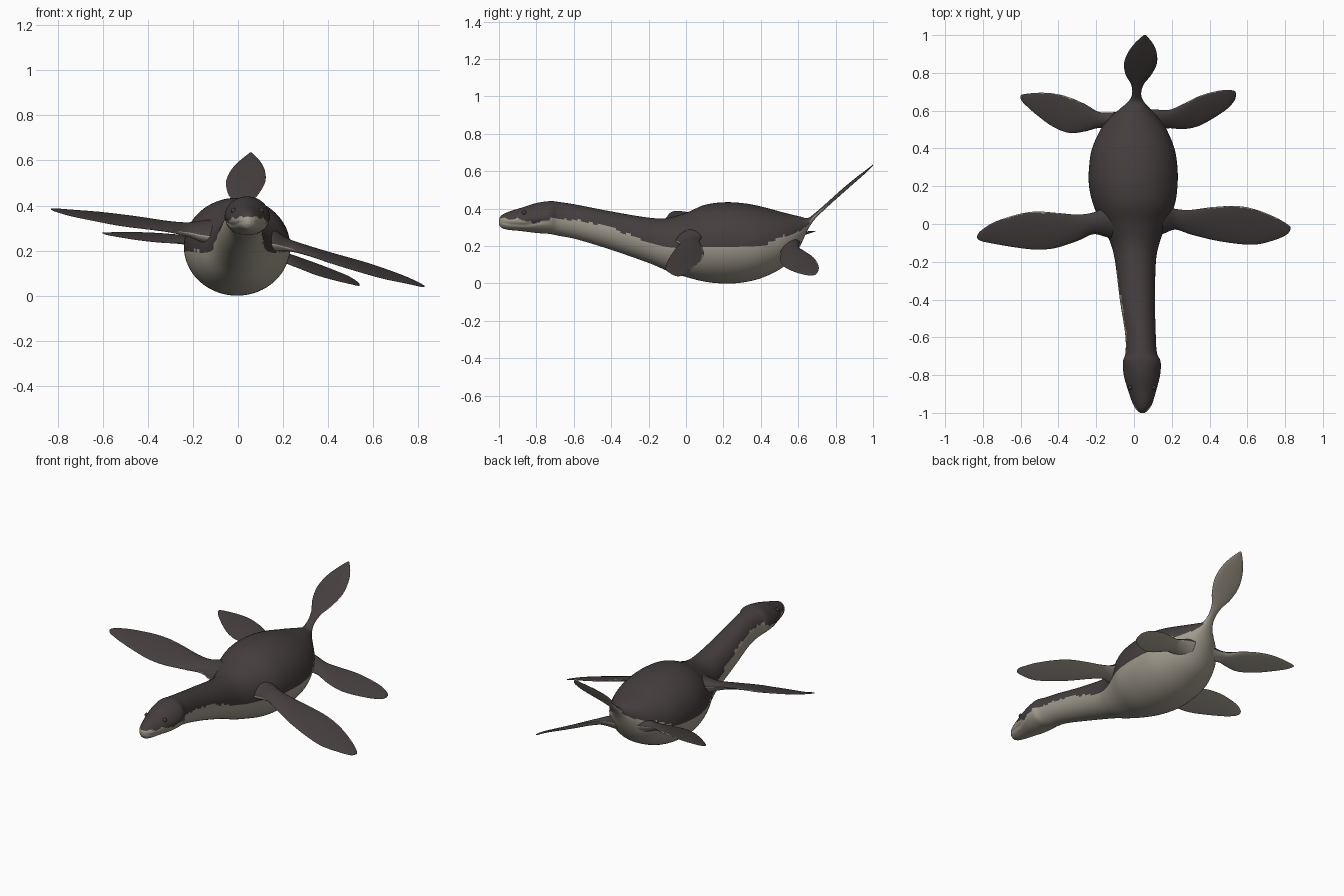
import bpy, bmesh, math
from mathutils import Vector

old = bpy.data.objects.get("Cube")
if old:
    bpy.data.objects.remove(old)


def make_material(name, rgb):
    mat = bpy.data.materials.new(name)
    mat.use_nodes = True
    mat.diffuse_color = (*rgb, 1)
    mat.node_tree.nodes["Principled BSDF"].inputs["Base Color"].default_value = (*rgb, 1)
    return mat


DARK, PALE = 0, 1
materials = [make_material("charcoal_skin", (.06, .048, .048)),
             make_material("pale_belly", (.36, .33, .27))]


def smooth_rows(rows, steps):
    """Resample table rows along a Catmull-Rom spline."""
    pts = [Vector(r) for r in rows]
    pts = [pts[0]] + pts + [pts[-1]]
    out = []
    for a, b, c, d in zip(pts, pts[1:], pts[2:], pts[3:]):
        for i in range(steps):
            t = i / steps
            out.append(b + ((c - a) * t + (a * 2 - b * 5 + c * 4 - d) * t**2
                            + (b * 3 - a - c * 3 + d) * t**3) / 2)
    return out + [pts[-1]]


def piecewise(points, x):
    """Linear interpolation through (x, value) pairs."""
    for (x0, v0), (x1, v1) in zip(points, points[1:]):
        if x <= x1:
            return v0 + (v1 - v0) * max(0, (x - x0) / (x1 - x0))
    return points[-1][1]


def loft(name, rows, section, paint, steps=8, sides=64):
    """Skin rings along the rows, painting each face by its angle and place."""
    bm = bmesh.new()
    angles = [math.tau * k / sides for k in range(sides)]
    rings = [[bm.verts.new(section(r, a)) for a in angles]
             for r in smooth_rows(rows, steps)]
    for i, (ring, nxt) in enumerate(zip(rings, rings[1:])):
        for k in range(sides):
            j = (k + 1) % sides
            f = bm.faces.new((ring[k], ring[j], nxt[j], nxt[k]))
            f.material_index = paint(i / len(rings), angles[k] + math.pi / sides,
                                     f.calc_center_median())
    for ring in (rings[0], rings[-1]):
        bm.faces.new(ring).material_index = PALE
    bmesh.ops.recalc_face_normals(bm, faces=bm.faces)
    mesh = bpy.data.meshes.new(name)
    bm.to_mesh(mesh)
    bm.free()
    for mat in materials:
        mesh.materials.append(mat)
    for p in mesh.polygons:
        p.use_smooth = True
    obj = bpy.data.objects.new(name, mesh)
    bpy.context.collection.objects.link(obj)
    return obj


def ragged(t):
    return math.sin(t * 41) * .5 + math.sin(t * 97 + 1) * .35 + math.sin(t * 173) * .25


# Head, neck, trunk and tail: y, centre x, half width, top z, bottom z
body_rows = [
    (-1, .045, .012, .345, .315), (-.985, .045, .032, .365, .297),
    (-.95, .045, .052, .383, .287), (-.88, .043, .075, .405, .28),
    (-.8, .042, .096, .43, .27), (-.73, .041, .1, .44, .265),
    (-.68, .038, .083, .436, .255), (-.58, .034, .081, .42, .235),
    (-.4, .018, .093, .385, .18), (-.2, .008, .108, .352, .11),
    (-.1, .005, .13, .35, .068), (0, 0, .172, .378, .035),
    (.1, 0, .215, .42, .01), (.2, -.004, .234, .434, 0),
    (.3, -.004, .234, .43, .005), (.4, -.004, .218, .412, .028),
    (.5, -.002, .175, .385, .075), (.56, 0, .132, .37, .125),
    (.61, .006, .08, .358, .2), (.65, .011, .04, .35, .285),
    (.69, .014, .024, .377, .345), (.74, .018, .034, .42, .394),
    (.79, .024, .068, .465, .44), (.85, .034, .087, .518, .493),
    (.91, .044, .075, .567, .546), (.96, .052, .045, .605, .59),
    (1, .057, .006, .636, .63),
]
mouth_line = [(-1, .33), (-.93, .316), (-.86, .312), (-.77, .33)]
colour_line = [(-1, .355), (-.92, .345), (-.82, .325), (-.73, .34), (-.68, .35),
               (-.5, .325), (-.38, .295), (-.2, .22), (-.1, .19), (0, .2),
               (.2, .19), (.4, .2), (.5, .24), (.6, .28), (.66, .31)]


def body_section(row, a):
    y, cx, half, top, bottom = row
    c, s = math.cos(a), math.sin(a)
    z = (top + bottom) / 2 + (top - bottom) / 2 * s
    if y < -.72:
        # Pressed-in mouth line and raised brows on the head
        fade = min(1, (-.72 - y) / .06)
        gap = (z - piecewise(mouth_line, y)) / .007
        half *= 1 - .07 * fade * math.exp(-gap * gap)
        if s > 0:
            half *= 1 - .16 * s * fade
    return Vector((cx + half * c, y, z))


def body_paint(u, a, p):
    if p.y > .66:
        return PALE if math.sin(a) < 0 or abs(math.cos(a)) > .985 else DARK
    edge = piecewise(colour_line, p.y) + .009 * ragged(p.y)
    if -.7 < p.y < -.15 and p.x < 0:
        edge += .025
    return PALE if p.z < edge else DARK


loft("body_and_tail", body_rows, body_section, body_paint)


# Flippers: x, leading y, trailing y, centre z, half thickness
def flipper(name, rows, tilt):
    def section(row, a):
        x, lead, trail, z, thick = row
        half = (trail - lead) / 2
        dy = half * math.cos(a)
        lens = math.sin(a) * (abs(math.sin(a)) ** .3)
        return Vector((x, (lead + trail) / 2 + dy, z + thick * lens + tilt * dy))

    def paint(u, a, p):
        if math.sin(a) < 0:
            # Shoulder skin stays dark below until the flipper leaves the body
            return PALE
        c = math.cos(a)
        rim = c > .95 + .04 * ragged(p.x) and u > .4
        return PALE if rim or c < -.99 else DARK

    loft(name, rows, section, paint, steps=10, sides=56)


flipper("front_left_flipper", [
    (.08, -.08, .12, .255, .06), (.16, -.05, .1, .245, .045),
    (.22, -.03, .08, .226, .026), (.3, -.055, .075, .203, .018),
    (.42, -.085, .09, .165, .014), (.55, -.105, .095, .127, .011),
    (.65, -.108, .075, .097, .009), (.75, -.083, .035, .068, .006),
    (.81, -.055, 0, .047, .004), (.828, -.03, -.015, .042, .002)], .25)

flipper("front_right_flipper", [
    (-.08, -.09, .11, .28, .06), (-.16, -.065, .085, .285, .045),
    (-.22, -.055, .06, .293, .03), (-.3, -.09, .05, .305, .02),
    (-.42, -.128, .06, .322, .014), (-.52, -.135, .066, .335, .011),
    (-.62, -.125, .05, .35, .009), (-.74, -.105, .01, .367, .006),
    (-.81, -.09, -.035, .38, .004), (-.83, -.075, -.06, .384, .002)], .25)

flipper("rear_left_flipper", [
    (.06, .49, .61, .2, .05), (.13, .5, .605, .19, .035),
    (.19, .507, .605, .175, .022), (.26, .502, .635, .15, .016),
    (.34, .518, .675, .12, .012), (.42, .56, .7, .093, .009),
    (.49, .607, .71, .07, .006), (.53, .65, .705, .053, .004),
    (.54, .68, .695, .047, .002)], .32)

flipper("rear_right_flipper", [
    (-.06, .49, .6, .22, .05), (-.13, .505, .59, .23, .035),
    (-.19, .508, .595, .24, .022), (-.26, .49, .635, .25, .016),
    (-.34, .482, .67, .256, .012), (-.42, .51, .69, .262, .009),
    (-.5, .565, .695, .268, .006), (-.58, .635, .688, .275, .004),
    (-.602, .665, .68, .279, .002)], .2)

# Low eye bumps on the sides of the head
for side, label in ((1, "left"), (-1, "right")):
    bpy.ops.mesh.primitive_uv_sphere_add(segments=16, ring_count=10, radius=.012,
                                         location=(.042 + side * .062, -.865, .378))
    eye = bpy.context.object
    eye.name = label + "_eye"
    eye.data.materials.append(materials[DARK])
    bpy.ops.object.shade_smooth_by_angle()
